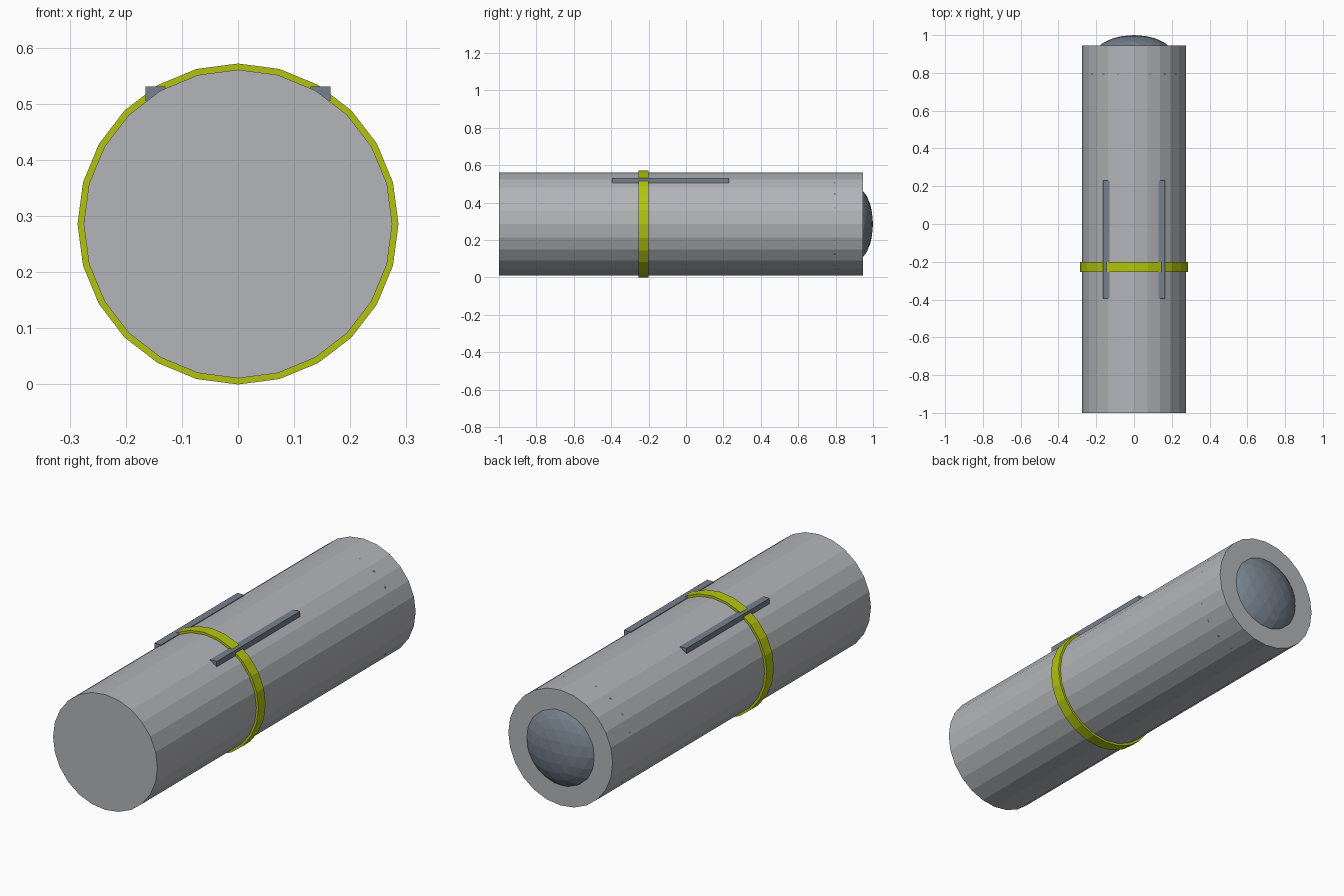
import bpy
from math import pi, cos, sin

cube = bpy.data.objects.get("Cube")
if cube:
    bpy.data.objects.remove(cube)

AXIS_Z = 0.286


def material(name, color):
    mat = bpy.data.materials.new(name)
    mat.use_nodes = True
    mat.diffuse_color = (*color, 1)
    mat.node_tree.nodes["Principled BSDF"].inputs["Base Color"].default_value = (*color, 1)
    return mat


def finish(name, mat):
    obj = bpy.context.object
    obj.name = name
    obj.data.materials.append(mat)
    return obj


def tube(name, radius, y0, y1, sides, mat):
    """Closed cylinder lying along y with a corner at the top."""
    bpy.ops.mesh.primitive_cylinder_add(
        vertices=sides, radius=radius, depth=y1 - y0,
        location=(0, (y0 + y1) / 2, AXIS_Z), rotation=(pi / 2, 0, 0))
    return finish(name, mat)


def ring(name, outer, inner, y0, y1, sides, mat):
    """Hollow band around the y axis."""
    profile = [(outer, y0), (outer, y1), (inner, y1), (inner, y0)]
    verts = [(r * sin(2 * pi * i / sides), y, AXIS_Z + r * cos(2 * pi * i / sides))
             for i in range(sides) for r, y in profile]
    faces = [(4 * i + k, 4 * i + (k + 1) % 4,
              4 * ((i + 1) % sides) + (k + 1) % 4, 4 * ((i + 1) % sides) + k)
             for i in range(sides) for k in range(4)]
    mesh = bpy.data.meshes.new(name)
    mesh.from_pydata(verts, [], faces)
    obj = bpy.data.objects.new(name, mesh)
    bpy.context.collection.objects.link(obj)
    mesh.materials.append(mat)


grey = material("light grey", (0.45, 0.46, 0.48))
steel = material("blue steel", (0.18, 0.22, 0.27))
lime = material("lime yellow", (0.45, 0.55, 0.005))

# Main body and the coloured band
tube("body", 0.275, -1.0, 0.945, 24, grey)
ring("band", 0.286, 0.270, -0.254, -0.2, 24, lime)

# Inner collar whose corners just break the skin
tube("inner_collar", 0.2738, 0.79, 0.8, 20, steel)

# Pair of rails along the top
for side, x in (("left", 0.147), ("right", -0.147)):
    bpy.ops.mesh.primitive_cube_add(size=1, location=(x, -0.082, 0.518))
    bpy.context.object.scale = (0.035, 0.626, 0.026)
    finish(side + "_rail", steel)

# Faceted dome at the back
bpy.ops.mesh.primitive_ico_sphere_add(subdivisions=3, radius=1, location=(0, 0.895, AXIS_Z))
bpy.context.object.scale = (0.205, 0.105, 0.205)
finish("rear_dome", steel)
